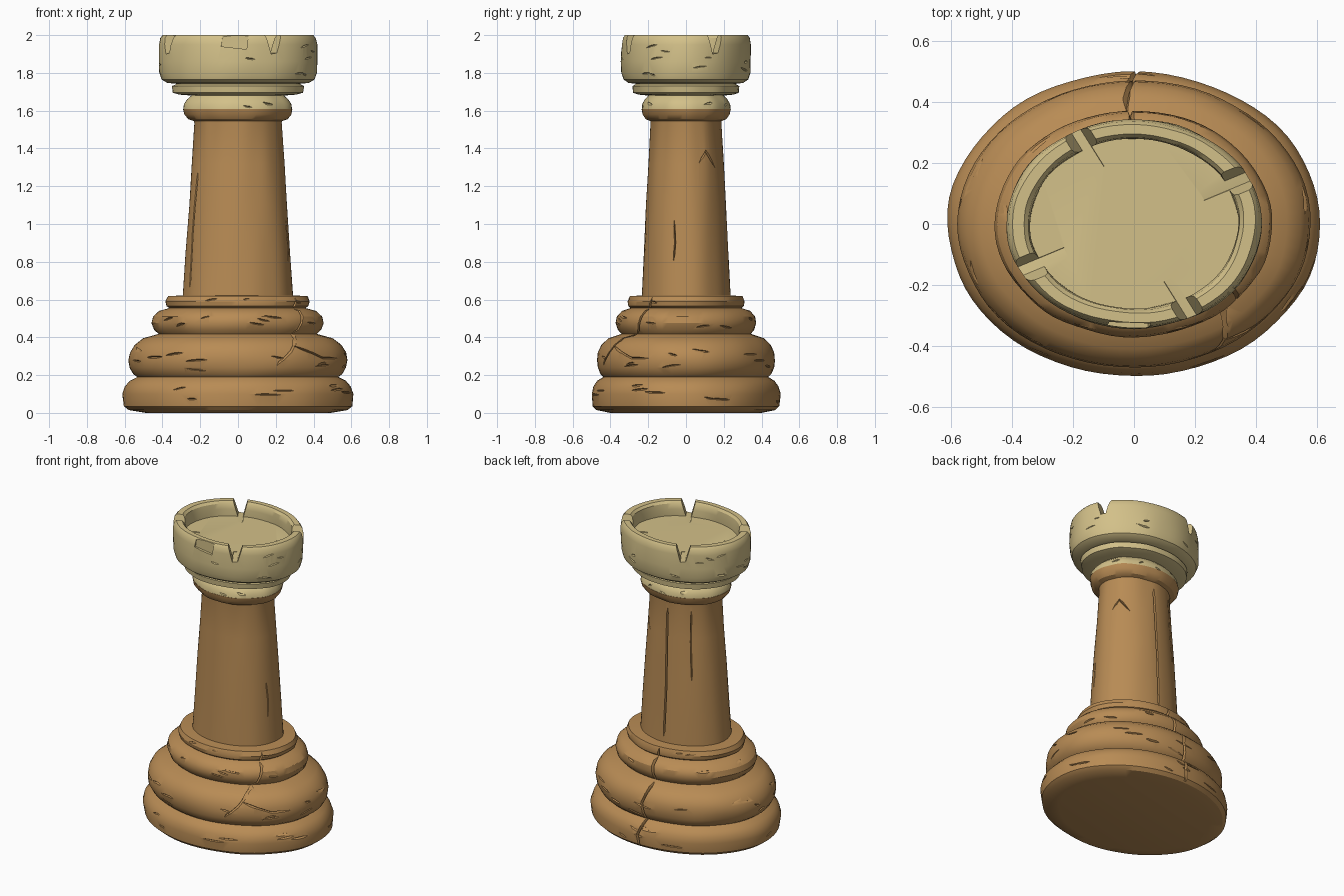
import bpy, bmesh, math, random
from mathutils import Vector, noise

if "Cube" in bpy.data.objects:
    bpy.data.objects.remove(bpy.data.objects["Cube"])

random.seed(4)
SEG, SQUASH = 72, 0.815      # the whole piece is oval in plan


def material(name, rgb):
    m = bpy.data.materials.new(name)
    m.diffuse_color = (*rgb, 1)
    m.use_nodes = True
    m.node_tree.nodes["Principled BSDF"].inputs["Base Color"].default_value = m.diffuse_color
    return m


def finish(bm, name, mat=None):
    bmesh.ops.recalc_face_normals(bm, faces=bm.faces)
    me = bpy.data.meshes.new(name)
    bm.to_mesh(me)
    bm.free()
    ob = bpy.data.objects.new(name, me)
    bpy.context.collection.objects.link(ob)
    if mat:
        me.materials.append(mat)
    return ob


def place(r, a, z):
    return Vector((r * math.cos(a), r * math.sin(a) * SQUASH, z))


def lathe(name, profile, mat):
    """Oval turned solid with a slight hand-carved unevenness."""
    bm = bmesh.new()
    rings = []
    for r, z in profile:
        ring = []
        for i in range(SEG):
            a = math.tau * i / SEG
            n = noise.noise(Vector((2.5 * math.cos(a), 2.5 * math.sin(a), z * 9)))
            ring.append(bm.verts.new(place(r + 0.007 * n, a, z)))
        rings.append(ring)
    for lo, hi in zip(rings, rings[1:]):
        for i in range(SEG):
            j = (i + 1) % SEG
            bm.faces.new((lo[i], lo[j], hi[j], hi[i]))
    bm.faces.new(rings[0][::-1])
    bm.faces.new(rings[-1])
    return finish(bm, name, mat)


def radius_at(profile, z):
    for (r0, z0), (r1, z1) in zip(profile, profile[1:]):
        if z0 <= z <= z1 and z1 > z0:
            return r0 + (r1 - r0) * (z - z0) / (z1 - z0)
    return profile[-1][0]


def groove(bm, profile, path, width, depth):
    """V-shaped cutter following (degrees, z) points over the turned surface."""
    pts = []
    for (a0, z0), (a1, z1) in zip(path, path[1:]):
        n = max(2, int(abs(z1 - z0) / 0.03))
        pts += [(a0 + (a1 - a0) * k / n, z0 + (z1 - z0) * k / n) for k in range(n)]
    pts.append(path[-1])
    rings = []
    for k, (a, z) in enumerate(pts):
        p, q = pts[max(k - 1, 0)], pts[min(k + 1, len(pts) - 1)]
        r = radius_at(profile, z)
        da, dz = math.radians(q[0] - p[0]) * r, q[1] - p[1]
        ln = math.hypot(da, dz)
        taper = 0.3 if k in (0, len(pts) - 1) else 1
        w = width * taper / 2
        oa, oz = -dz / ln * w / r, da / ln * w
        t = math.radians(a)
        rings.append([bm.verts.new(v) for v in (
            place(r + depth, t + 2 * oa, z + 2 * oz),
            place(r + depth, t - 2 * oa, z - 2 * oz),
            place(r - depth * taper, t, z))])
    for a, b in zip(rings, rings[1:]):
        for i in range(3):
            j = (i + 1) % 3
            bm.faces.new((a[i], a[j], b[j], b[i]))
    bm.faces.new(rings[0])
    bm.faces.new(rings[-1][::-1])


def prism(bm, a, r0, r1, section):
    """Radial prism; section is (sideways, z) points."""
    a = math.radians(a)
    ends = []
    for r in (r0, r1):
        ends.append([bm.verts.new(place(r, a, z) + Vector((-math.sin(a), math.cos(a), 0)) * s)
                     for s, z in section])
    n = len(section)
    for i in range(n):
        j = (i + 1) % n
        bm.faces.new((ends[0][i], ends[0][j], ends[1][j], ends[1][i]))
    bm.faces.new(ends[0])
    bm.faces.new(ends[1])


def cut(ob, bm):
    cutter = finish(bm, "cutter")
    cutter.hide_render = True
    mod = ob.modifiers.new("cut", 'BOOLEAN')
    mod.operation, mod.solver, mod.use_self = 'DIFFERENCE', 'EXACT', True
    mod.object = cutter
    bpy.ops.object.select_all(action='DESELECT')
    bpy.context.view_layer.objects.active = ob
    ob.select_set(True)
    bpy.ops.object.modifier_apply(modifier=mod.name)
    bpy.data.objects.remove(cutter)


def scratches(bm, profile, bands):
    for z0, z1, count in bands:
        for _ in range(count):
            a, z = random.uniform(0, 360), random.uniform(z0, z1)
            l, s = random.uniform(5, 13), random.uniform(-0.012, 0.012)
            groove(bm, profile, [(a, z), (a + l / 2, z + s), (a + l, z + 1.5 * s)], 0.009, 0.008)


brown = material("brown_wood", (0.48, 0.26, 0.09))
cream = material("cream_wood", (0.65, 0.53, 0.25))

# Base rings, tapering shaft and lower half of the collar
body_profile = [
    (.49, 0), (.58, .015), (.605, .035), (.612, .10), (.60, .14), (.575, .17), (.535, .19),
    (.555, .205), (.573, .24), (.578, .28), (.572, .32), (.55, .36), (.505, .395), (.42, .418),
    (.442, .44), (.455, .475), (.447, .51), (.415, .54), (.36, .555),
    (.375, .565), (.381, .59), (.368, .618), (.29, .622), (.275, .85), (.26, 1.1),
    (.245, 1.32), (.23, 1.535), (.232, 1.545), (.262, 1.555), (.283, 1.58), (.29, 1.61)]
body = lathe("base_and_shaft", body_profile, brown)

# Upper collar, thin ring and hollow crown
crown_profile = [
    (.288, 1.608), (.285, 1.635), (.268, 1.66), (.245, 1.68), (.31, 1.685), (.345, 1.695),
    (.35, 1.73), (.325, 1.742), (.375, 1.747), (.405, 1.765), (.418, 1.80), (.421, 1.86),
    (.42, 1.95), (.413, 1.985), (.40, 2.0), (.362, 2.0), (.348, 1.985), (.343, 1.95), (.343, 1.905)]
crown = lathe("crown", crown_profile, cream)

# Battlement notches and a shallow chip in the front rim
bm = bmesh.new()
for k in range(4):
    prism(bm, 27 + 90 * k, 0.25, 0.55, [(-.016, 1.90), (.016, 1.905), (.06, 2.05), (-.055, 2.05)])
prism(bm, -92, 0.398, 0.55, [(-.075, 1.94), (.06, 1.925), (.075, 2.05), (-.06, 2.05)])
scratches(bm, crown_profile, [(1.62, 1.65, 6), (1.78, 1.94, 18)])
cut(crown, bm)

# Large cracks over the base and shaft
bm = bmesh.new()
cracks = [
    ([(-69, .25), (-60, .33), (-55, .385), (-44, .44), (-40, .52), (-36, .61)], .012, .02),
    ([(-69, .25), (-66, .29), (-72, .30)], .012, .015),
    ([(-58, .355), (-47, .32), (-38, .29), (-25, .29)], .012, .015),
    ([(90, .02), (89, .10), (92, .19), (90, .30), (93, .40), (91, .52), (92, .61)], .014, .022),
    ([(90, .66), (91, 1.0), (89, 1.5)], .011, .025),
    ([(-17, .80), (-15, .9), (-17, 1.02)], .009, .012),
    ([(-152, .66), (-153, .95), (-149, 1.28)], .011, .02),
    ([(128, 1.05), (127, 1.3), (128, 1.5)], .009, .012),
    ([(20, 1.32), (32, 1.385), (50, 1.30)], .012, .012)]
for path, w, d in cracks:
    groove(bm, body_profile, path, w, d)
# Chipped nick at the back of the foot
prism(bm, 90, 0.59, 0.7, [(0, .06), (-.02, -.03), (.02, -.03)])
scratches(bm, body_profile, [(.06, .15, 16), (.23, .36, 22), (.45, .53, 12), (.575, .6, 5)])
cut(body, bm)

for ob in (body, crown):
    bpy.ops.object.select_all(action='DESELECT')
    bpy.context.view_layer.objects.active = ob
    ob.select_set(True)
    bpy.ops.object.shade_smooth_by_angle(angle=math.radians(32))
